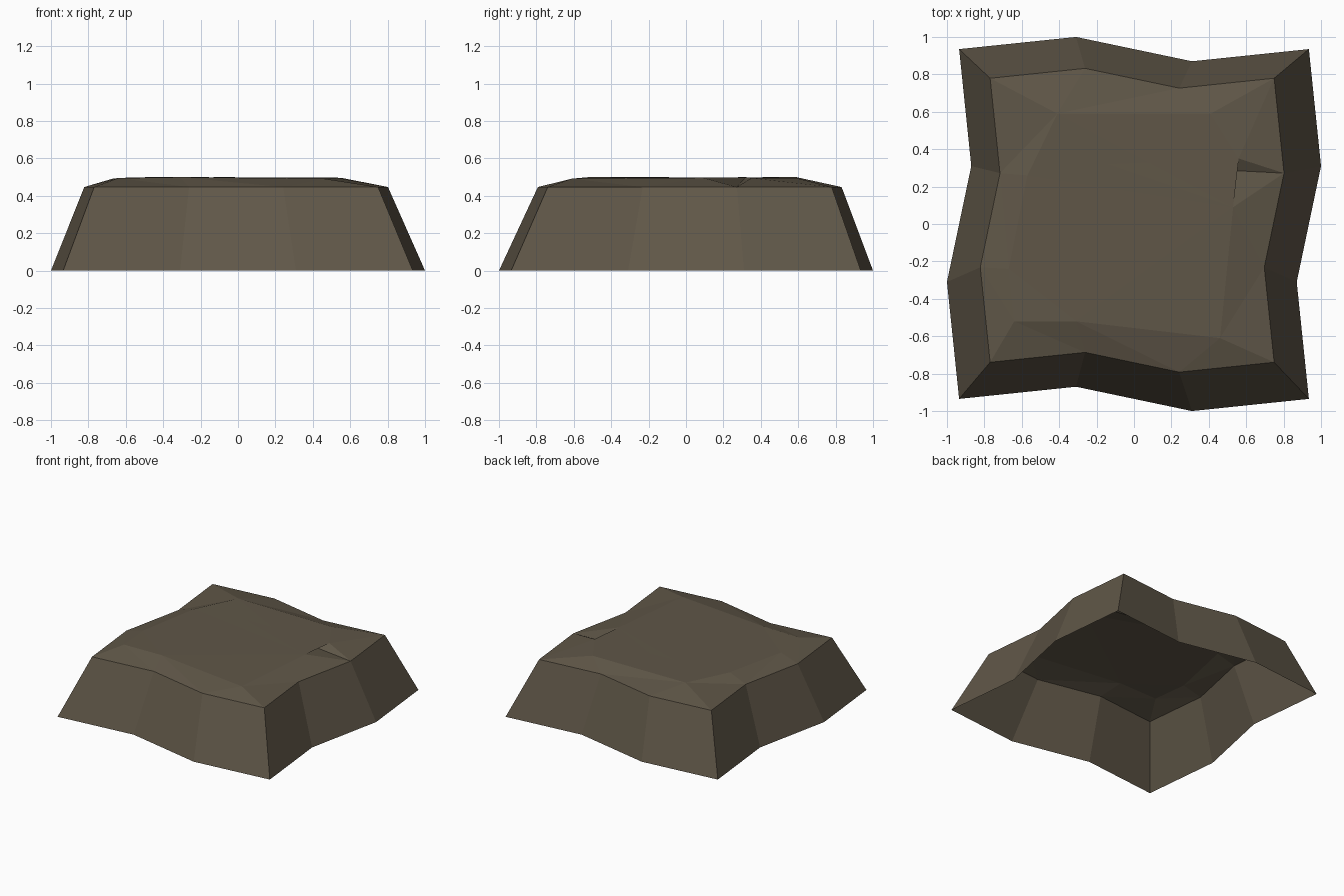
import bpy, bmesh

cube = bpy.data.objects.get("Cube")
if cube:
    bpy.data.objects.remove(cube, do_unlink=True)

# Stone colour
mat = bpy.data.materials.new("dark_brown_stone")
mat.use_nodes = True
colour = (0.115, 0.094, 0.064, 1)
mat.diffuse_color = colour
bsdf = mat.node_tree.nodes["Principled BSDF"]
bsdf.inputs["Base Color"].default_value = colour
bsdf.inputs["Roughness"].default_value = 0.9

# Wavy square outline: one side turned in quarter steps
outline = []
side = [(-0.935, -0.935), (-0.31, -0.87), (0.31, -1.0)]
for _ in range(4):
    outline += side
    side = [(-y, x) for x, y in side]

bm = bmesh.new()
base = [bm.verts.new((x, y, 0)) for x, y in outline]
rim = [bm.verts.new((x * 0.812 - 0.01, y * 0.812 + 0.02, 0.447)) for x, y in outline]

# Sloping walls, open underneath
count = len(outline)
for i in range(count):
    j = (i + 1) % count
    bm.faces.new((base[i], base[j], rim[j], rim[i]))

# Plateau corners, named by compass position
plateau = {
    "sw": (-0.64, -0.52, 0.495), "s": (-0.31, -0.52, 0.5),
    "se": (0.46, -0.61, 0.492), "e": (0.53, 0.09, 0.497),
    "crack": (-0.14, 0.32, 0.5), "e2": (0.56, 0.35, 0.495),
    "ne": (0.41, 0.59, 0.495), "nw": (-0.41, 0.59, 0.5),
    "w": (-0.57, 0.26, 0.499), "w2": (-0.67, -0.24, 0.492),
}
top = {name: bm.verts.new(co) for name, co in plateau.items()}
cap = [bm.faces.new(list(top.values()))]

# Chipped bevel from rim to plateau; numbers are rim corners
bevel = [
    (0, 1, "s", "sw"), (1, 2, "se", "s"), (2, 3, "se"), (3, 4, "se"),
    (4, "e", "se"), (4, 5, "e"), (5, "crack", "e"), (5, "e2", "crack"),
    (5, 6, "e2"), (6, "ne", "e2"), (6, 7, "ne"), (7, 8, "nw", "ne"),
    (8, 9, "nw"), (9, 10, "w", "nw"), (10, 11, "w2", "w"), (11, 0, "sw", "w2"),
]
for keys in bevel:
    cap.append(bm.faces.new([rim[k] if isinstance(k, int) else top[k] for k in keys]))
bmesh.ops.triangulate(bm, faces=cap)

mesh = bpy.data.meshes.new("stone_slab")
bm.to_mesh(mesh)
bm.free()
mesh.materials.append(mat)
slab = bpy.data.objects.new("stone_slab", mesh)
bpy.context.collection.objects.link(slab)
